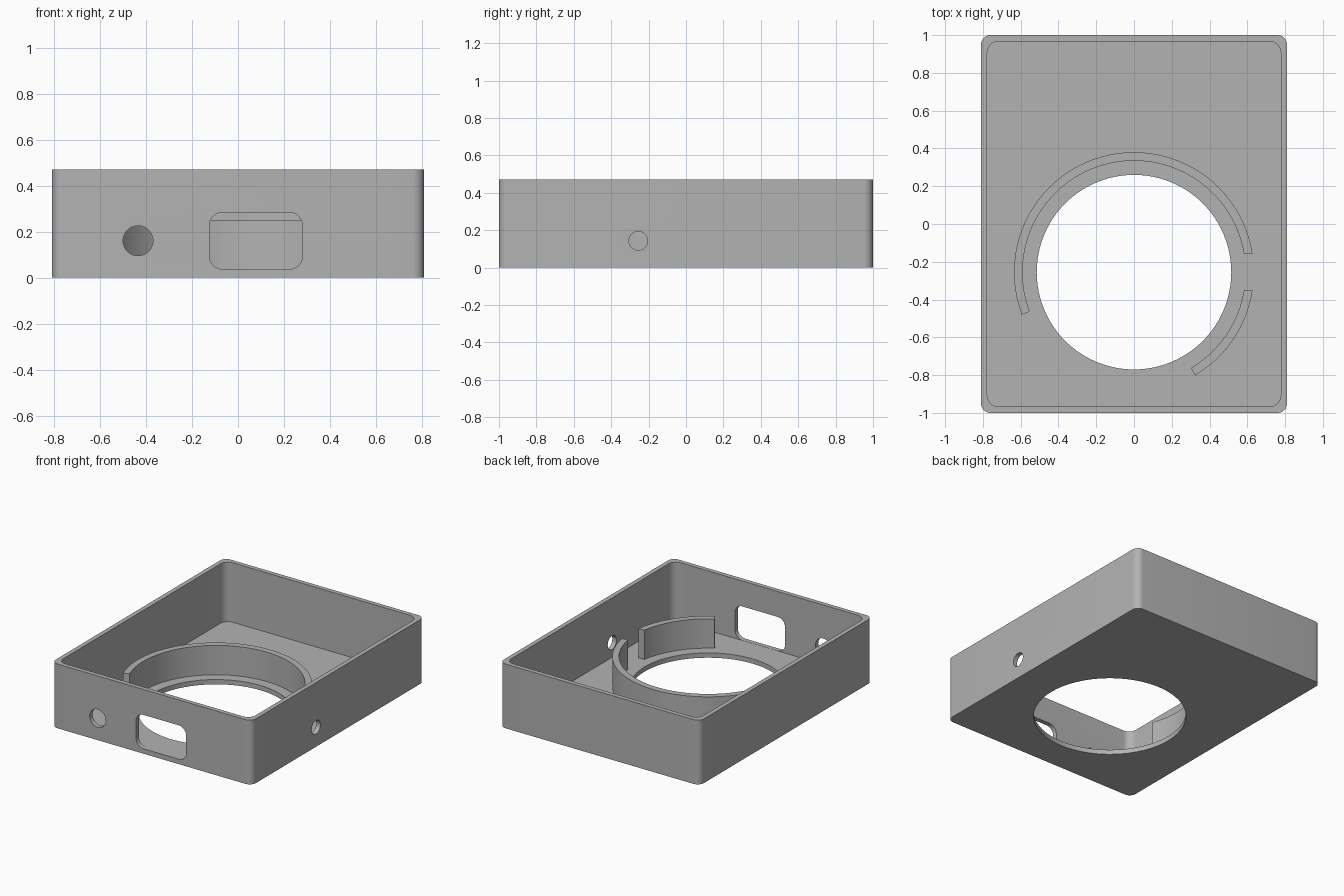
import bpy, bmesh
from math import sin, cos, asin, pi, radians
from mathutils import Matrix, Vector

cube = bpy.data.objects.get("Cube")
if cube:
    bpy.data.objects.remove(cube, do_unlink=True)

HALF_X, HALF_Y, HEIGHT = 0.81, 1.0, 0.47
WALL, FLOOR = 0.033, 0.035
CENTRE_Y = -0.255          # centre of the opening and the collar
HOLE_R, RING_IN, RING_OUT, RING_TOP = 0.515, 0.59, 0.635, 0.25
SLOT = 0.095               # half width of the slot in the collar

grey = bpy.data.materials.new("grey plastic")
grey.use_nodes = True
grey.diffuse_color = (0.45, 0.45, 0.45, 1)
grey.node_tree.nodes["Principled BSDF"].inputs["Base Color"].default_value = grey.diffuse_color


def arc(r, a0, a1, n, cx=0, cy=0):
    return [(cx + r * cos(a0 + (a1 - a0) * i / n),
             cy + r * sin(a0 + (a1 - a0) * i / n)) for i in range(n + 1)]


def circle(r, n, cx=0, cy=0):
    return arc(r, 0, 2 * pi, n, cx, cy)[:-1]


def rounded_rect(hx, hy, r, cx=0, cy=0, n=8):
    pts = []
    for k, (sx, sy) in enumerate([(1, 1), (-1, 1), (-1, -1), (1, -1)]):
        pts += arc(r, k * pi / 2, (k + 1) * pi / 2, n,
                   cx + sx * (hx - r), cy + sy * (hy - r))
    return pts


def prism(name, outline, low, high, turn=Matrix()):
    """Extrude a 2D outline from low to high, then rotate it."""
    bm = bmesh.new()
    face = bm.faces.new([bm.verts.new((x, y, low)) for x, y in outline])
    top = bmesh.ops.extrude_face_region(bm, geom=[face])["geom"]
    bmesh.ops.translate(bm, vec=Vector((0, 0, high - low)),
                        verts=[v for v in top if isinstance(v, bmesh.types.BMVert)])
    bmesh.ops.recalc_face_normals(bm, faces=bm.faces)
    bm.transform(turn)
    mesh = bpy.data.meshes.new(name)
    bm.to_mesh(mesh)
    bm.free()
    mesh.materials.append(grey)
    obj = bpy.data.objects.new(name, mesh)
    bpy.context.collection.objects.link(obj)
    return obj


def smooth(obj):
    bpy.ops.object.select_all(action="DESELECT")
    obj.select_set(True)
    bpy.context.view_layer.objects.active = obj
    bpy.ops.object.shade_smooth_by_angle(angle=radians(30))


# Outline axes turned so that prisms run along y (x, z outline) or x (y, z outline)
along_y = Matrix(((1, 0, 0, 0), (0, 0, -1, 0), (0, 1, 0, 0), (0, 0, 0, 1)))
along_x = Matrix(((0, 0, 1, 0), (1, 0, 0, 0), (0, 1, 0, 0), (0, 0, 0, 1)))

# Open tray with its openings
tray = prism("tray", rounded_rect(HALF_X, HALF_Y, 0.05), 0, HEIGHT)
cutters = [
    prism("cavity_cutter", rounded_rect(HALF_X - WALL, HALF_Y - WALL, 0.06), FLOOR, 0.6),
    prism("floor_hole_cutter", circle(HOLE_R, 96, 0, CENTRE_Y), -0.1, 0.2),
    prism("window_cutter", rounded_rect(0.203, 0.124, 0.06, 0.078, 0.16), 0.98 - WALL, 1.1, along_y),
    prism("front_hole_cutter", circle(0.065, 48, -0.435, 0.16), 0.98 - WALL, 1.1, along_y),
    prism("side_hole_cutter", circle(0.05, 48, CENTRE_Y, 0.143), 0.79 - WALL, 0.9, along_x),
]
for cutter in cutters:
    mod = tray.modifiers.new(cutter.name, "BOOLEAN")
    mod.operation, mod.solver, mod.object = "DIFFERENCE", "EXACT", cutter
bpy.context.view_layer.update()
tray_mesh = bpy.data.meshes.new_from_object(
    tray.evaluated_get(bpy.context.evaluated_depsgraph_get()))
tray.modifiers.clear()
tray.data = tray_mesh
for cutter in cutters:
    bpy.data.objects.remove(cutter, do_unlink=True)
smooth(tray)


# Collar around the opening, in two arcs with a straight-sided slot between them
def collar(name, side, end, n):
    outer = arc(RING_OUT, side * asin(SLOT / RING_OUT), end, n, 0, CENTRE_Y)
    inner = arc(RING_IN, side * asin(SLOT / RING_IN), end, n, 0, CENTRE_Y)
    smooth(prism(name, outer + inner[::-1], FLOOR - 0.005, RING_TOP))


collar("long_collar_arc", 1, radians(200.7), 64)
collar("short_collar_arc", -1, radians(-59.3), 20)
